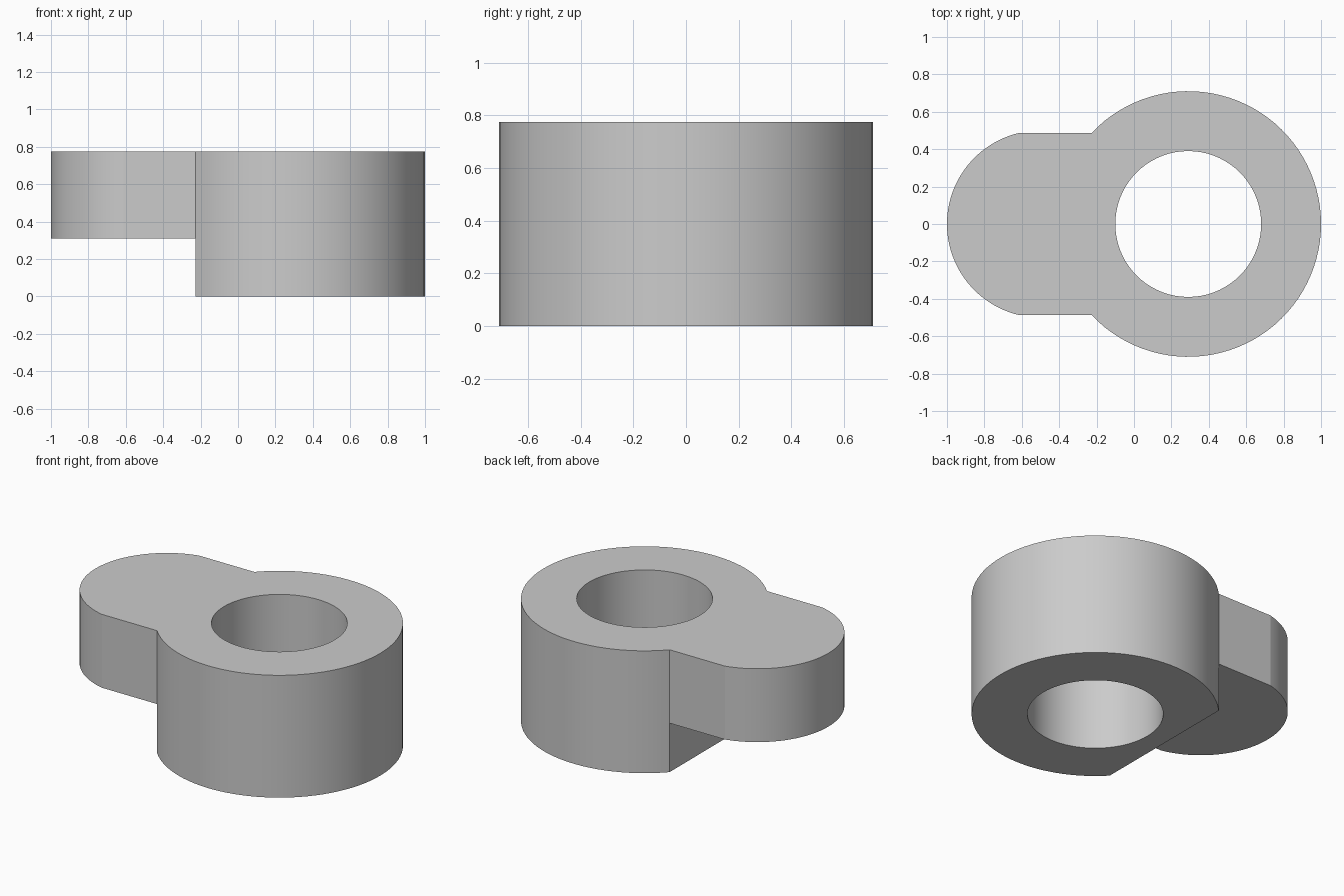
import bpy
import bmesh
from math import acos, asin, cos, sin, pi, radians

if "Cube" in bpy.data.objects:
    bpy.data.objects.remove(bpy.data.objects["Cube"], do_unlink=True)

HEIGHT, TAB_Z = 0.775, 0.31
HUB_X, HUB_R, BORE_R = 0.29, 0.71, 0.39
TAB_X, TAB_R, HALF_WIDTH = -0.5, 0.5, 0.487


def arc(cx, radius, start, end, steps):
    angles = [start + (end - start) * i / steps for i in range(steps + 1)]
    return [(cx + radius * cos(a), radius * sin(a)) for a in angles]


# Plan outlines: hub rim, rounded tab end and round bore
hub_angle = pi - asin(HALF_WIDTH / HUB_R)
tab_angle = pi - asin(HALF_WIDTH / TAB_R)
hub = arc(HUB_X, HUB_R, -hub_angle, hub_angle, 72)
tab = arc(TAB_X, TAB_R, tab_angle, 2 * pi - tab_angle, 48)
bore = arc(HUB_X, BORE_R, 0, 2 * pi, 72)[:-1]

bm = bmesh.new()


def ring(points, z):
    return [bm.verts.new((x, y, z)) for x, y in points]


def wall(low, high, closed=False):
    count = len(low)
    for i in range(count if closed else count - 1):
        j = (i + 1) % count
        bm.faces.new((low[i], low[j], high[j], high[i]))


def cap(*loops):
    edges = []
    for loop in loops:
        for a, b in zip(loop, loop[1:] + loop[:1]):
            edges.append(bm.edges.get((a, b)) or bm.edges.new((a, b)))
    bmesh.ops.triangle_fill(bm, edges=edges, use_beauty=True, use_dissolve=False)


hub_low, hub_mid, hub_top = [ring(hub, z) for z in (0, TAB_Z, HEIGHT)]
tab_low, tab_top = [ring(tab, z) for z in (TAB_Z, HEIGHT)]
bore_low, bore_top = [ring(bore, z) for z in (0, HEIGHT)]

# Hub rim, with the flat below the tab
wall(hub_low, hub_mid)
wall(hub_mid, hub_top)
wall([hub_low[-1], hub_low[0]], [hub_mid[-1], hub_mid[0]])

# Tab sides and rounded end
wall([hub_mid[-1]] + tab_low + [hub_mid[0]], [hub_top[-1]] + tab_top + [hub_top[0]])

# Bore wall and flat caps
wall(bore_low, bore_top, closed=True)
cap(hub_low, bore_low)
cap(hub_top + tab_top, bore_top)
bm.faces.new([hub_mid[-1]] + tab_low + [hub_mid[0]])
bmesh.ops.recalc_face_normals(bm, faces=bm.faces[:])

mesh = bpy.data.meshes.new("bored_hub_with_tab")
bm.to_mesh(mesh)
bm.free()
part = bpy.data.objects.new("bored_hub_with_tab", mesh)
bpy.context.collection.objects.link(part)

# Plain grey finish
grey = bpy.data.materials.new("plain_grey")
grey.use_nodes = True
grey.diffuse_color = (0.6, 0.6, 0.6, 1)
grey.node_tree.nodes["Principled BSDF"].inputs["Base Color"].default_value = (0.6, 0.6, 0.6, 1)
mesh.materials.append(grey)

bpy.ops.object.select_all(action="DESELECT")
part.select_set(True)
bpy.context.view_layer.objects.active = part
bpy.ops.object.shade_smooth_by_angle(angle=radians(12))
